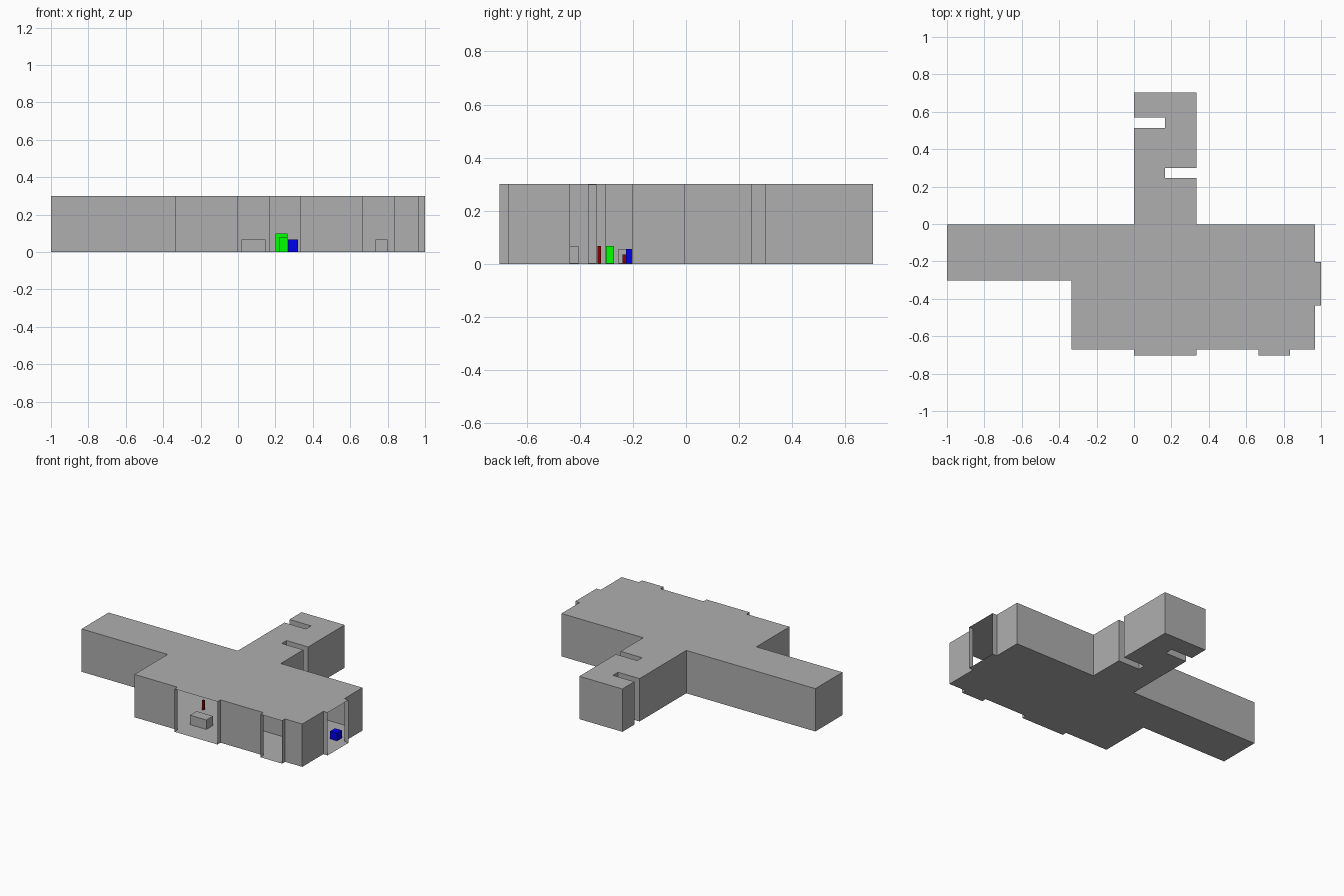
import bpy, bmesh

if "Cube" in bpy.data.objects:
    bpy.data.objects.remove(bpy.data.objects["Cube"])

S = 1 / 30          # floor plan grid step
OFF = -0.003        # plan offset in y
HEIGHT = 0.3
FLOOR = 0.001       # furniture stands just above the floor sheet


def material(name, rgb):
    m = bpy.data.materials.new(name)
    m.diffuse_color = (*rgb, 1)
    m.use_nodes = True
    m.node_tree.nodes["Principled BSDF"].inputs["Base Color"].default_value = m.diffuse_color
    return m


GREY = material("grey", (0.43, 0.43, 0.43))
RED = material("red", (0.25, 0.0, 0.0))
GREEN = material("green", (0.0, 1.0, 0.0))
BLUE = material("blue", (0.0, 0.0, 0.85))


def finish(name, bm, mat=GREY):
    me = bpy.data.meshes.new(name)
    bm.to_mesh(me)
    bm.free()
    ob = bpy.data.objects.new(name, me)
    bpy.context.collection.objects.link(ob)
    me.materials.append(mat)
    return ob


def box(name, x, y, z, mat=GREY):
    """Box from (min, max) ranges."""
    bm = bmesh.new()
    bmesh.ops.create_cube(bm, size=1)
    for v in bm.verts:
        for i, r in enumerate((x, y, z)):
            v.co[i] = r[0] if v.co[i] < 0 else r[1]
    return finish(name, bm, mat)


# Building shell: plan outline in grid steps, anticlockwise
plan = [(-30, 0), (-30, -9), (-10, -9), (-10, -20),
        (0, -20), (0, -21), (10, -21), (10, -20),
        (20, -20), (20, -21), (25, -21), (25, -20),
        (29, -20), (29, -13), (30, -13), (30, -6), (29, -6), (29, 0),
        (10, 0), (10, 7.5), (5, 7.5), (5, 9.1), (10, 9.1), (10, 21.2),
        (0, 21.2), (0, 17.2), (5, 17.2), (5, 15.5), (0, 15.5), (0, 0)]
openings = {5, 9, 14}   # outline edges left open as doorways

bm = bmesh.new()
low = [bm.verts.new((x * S, y * S + OFF, 0)) for x, y in plan]
top = [bm.verts.new((x * S, y * S + OFF, HEIGHT)) for x, y in plan]
bm.faces.new(low[::-1])
bm.faces.new(top)
n = len(plan)
for i in range(n):
    if i not in openings:
        j = (i + 1) % n
        bm.faces.new((low[i], low[j], top[j], top[i]))
finish("building_shell", bm)

# Inner partition and the board on the back wall
box("partition_wall", (0.333, 0.833), (-0.37, -0.337), (FLOOR, HEIGHT - 0.001))
box("wall_board", (0.42, 0.57), (-0.013, -0.0035), (0.08, 0.21))

# Furniture blocks in the main room
box("front_bench", (0.02, 0.147), (-0.56, -0.487), (FLOOR, 0.067))
box("side_table", (0.735, 0.80), (-0.47, -0.405), (FLOOR, 0.067))
box("red_post", (-0.045, -0.032), (-0.333, -0.32), (FLOOR, 0.067), RED)
box("blue_crate", (0.872, 0.925), (-0.226, -0.172), (FLOOR, 0.055), BLUE)

# Blocks in the left wing
box("left_green_block", (-0.95, -0.92), (-0.301, -0.272), (FLOOR, 0.067), GREEN)
box("left_desk", (-0.95, -0.88), (-0.255, -0.19), (FLOOR, 0.055))
box("left_red_seat", (-0.86, -0.84), (-0.24, -0.22), (FLOOR, 0.035), RED)

# Blocks against the inner end wall of the back wing
box("back_green_block", (0.20, 0.265), (0.18, 0.243), (FLOOR, 0.1), GREEN)
box("back_green_step", (0.222, 0.265), (0.14, 0.17), (FLOOR, 0.08), GREEN)
box("back_blue_block", (0.267, 0.32), (0.18, 0.233), (FLOOR, 0.067), BLUE)
